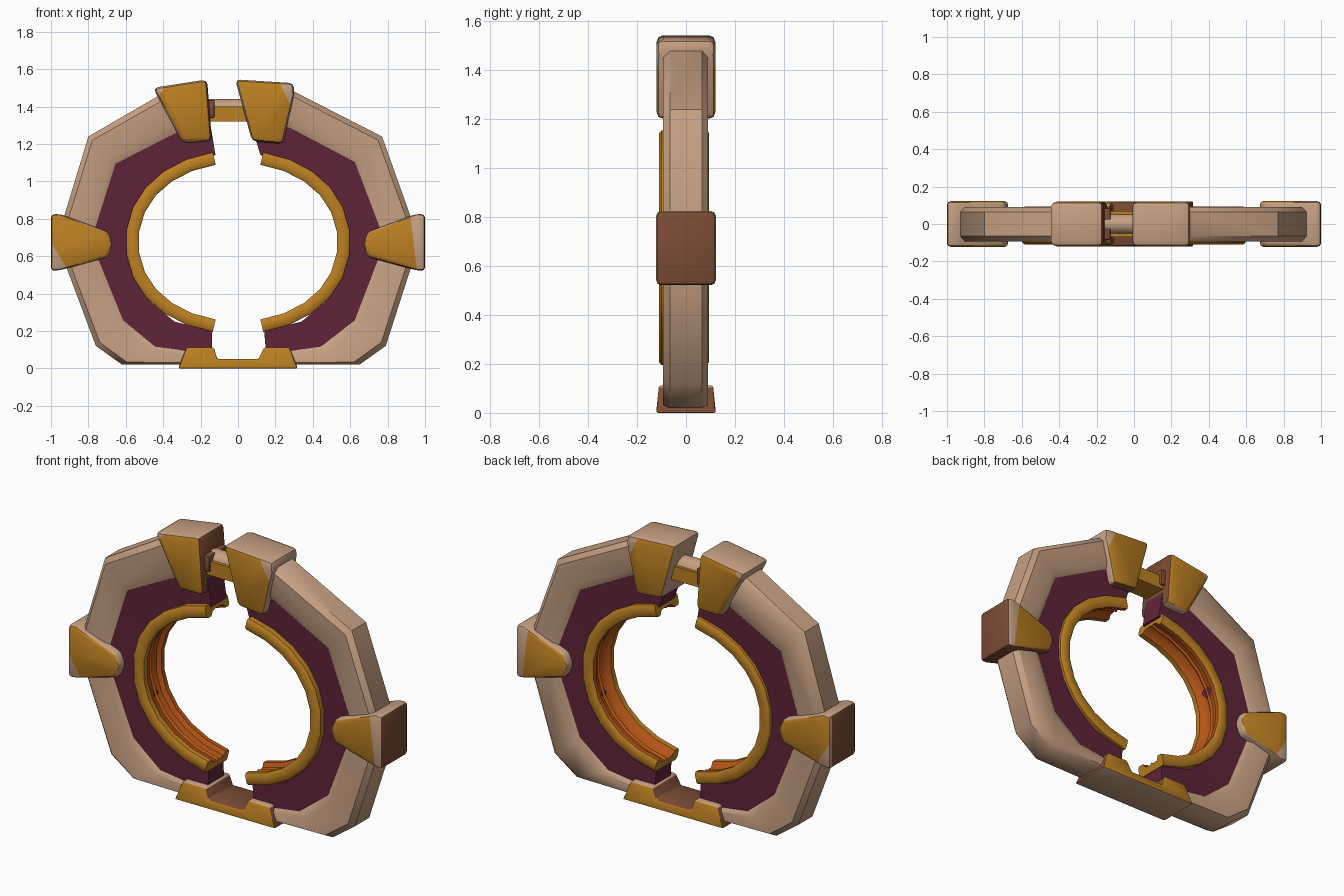
import bpy, bmesh
from math import sin, cos, radians, copysign
from mathutils import Vector

cube = bpy.data.objects.get("Cube")
if cube:
    bpy.data.objects.remove(cube, do_unlink=True)


def material(name, rgb):
    m = bpy.data.materials.new(name)
    m.use_nodes = True
    m.diffuse_color = (*rgb, 1)
    m.node_tree.nodes["Principled BSDF"].inputs["Base Color"].default_value = (*rgb, 1)
    return m


MATS = [material("pale_stone", (.56, .35, .225)), material("old_gold", (.5, .215, .016)),
        material("dark_purple", (.115, .017, .04)), material("burnt_orange", (.45, .09, .008)),
        material("rust_brown", (.2, .072, .035))]
STONE, GOLD, PURPLE, ORANGE, BROWN = range(5)


def finish(bm, name, angle=42):
    bmesh.ops.recalc_face_normals(bm, faces=bm.faces[:])
    mesh = bpy.data.meshes.new(name)
    bm.to_mesh(mesh)
    bm.free()
    for m in MATS:
        mesh.materials.append(m)
    ob = bpy.data.objects.new(name, mesh)
    bpy.context.collection.objects.link(ob)
    bpy.ops.object.select_all(action='DESELECT')
    ob.select_set(True)
    bpy.context.view_layer.objects.active = ob
    bpy.ops.object.shade_smooth_by_angle(angle=radians(angle))
    return ob


def sweep(name, rails, colour, inside=()):
    """Join rails of (points, y) into a closed section with capped ends."""
    bm = bmesh.new()
    rings = [[bm.verts.new((x, y, z)) for x, z in pts] for pts, y in rails]
    for j, ring in enumerate(rings):
        nxt = rings[(j + 1) % len(rings)]
        for i in range(len(ring) - 1):
            f = bm.faces.new((ring[i], ring[i + 1], nxt[i + 1], nxt[i]))
            f.material_index = ORANGE if j in inside else colour
    for end in (0, -1):
        bm.faces.new([r[end] for r in rings]).material_index = colour
    return finish(bm, name)


def mix(a, b, t):
    return [(p[0] + (q[0] - p[0]) * t, p[1] + (q[1] - p[1]) * t) for p, q in zip(a, b)]


def slab(name, outline, depth, bevel, rule, cut=None, taper=0):
    """Bevelled prism; rule(normal, centre) picks the colour of each face."""
    bm = bmesh.new()
    sides = [[bm.verts.new((x, s * (depth - taper * z), z)) for x, z in outline] for s in (-1, 1)]
    n = len(outline)
    for ring in sides:
        bm.faces.new(ring)
    for i in range(n):
        k = (i + 1) % n
        bm.faces.new((sides[0][i], sides[0][k], sides[1][k], sides[1][i]))
    bmesh.ops.recalc_face_normals(bm, faces=bm.faces[:])
    if bevel:
        bmesh.ops.bevel(bm, geom=bm.edges[:], offset=bevel, segments=2, profile=.5, affect='EDGES')
    if cut:
        co, no = Vector((cut[0], 0, cut[1])), Vector((cut[2], 0, cut[3]))
        bmesh.ops.bisect_plane(bm, geom=bm.verts[:] + bm.edges[:] + bm.faces[:],
                               plane_co=co, plane_no=no)
    bm.normal_update()
    for f in bm.faces:
        c = f.calc_center_median()
        painted = abs(f.normal.y) > .5 and not (cut and (c - co).dot(no) > 0)
        f.material_index = GOLD if painted else rule(f.normal, c)
    return finish(bm, name)


# Stone shell and purple band, one sweep per side
outer = {"left": [(.08, 1.49), (.3, 1.48), (.77, 1.24), (.97, .68), (.79, .12), (.65, .02), (.15, .02)],
         "right": [(-.2, 1.48), (-.42, 1.46), (-.8, 1.24), (-.97, .68), (-.76, .12), (-.62, .02), (-.15, .02)]}
seam = {"left": [(.06, 1.34), (.28, 1.28), (.62, 1.1), (.78, .68), (.62, .26), (.44, .12), (.15, .08)],
        "right": [(-.15, 1.32), (-.3, 1.27), (-.65, 1.09), (-.78, .68), (-.61, .26), (-.44, .12), (-.14, .08)]}
inner = [(.12, 1.14), (.28, 1.11), (.47, .97), (.585, .68), (.47, .36), (.34, .25), (.14, .2)]

for side, sx in (("left", 1), ("right", -1)):
    o, s = outer[side], seam[side]
    near, far = mix(o, s, .14), mix(o, s, .78)
    sweep(side + "_stone_shell", [(o, -.065), (near, -.093), (far, -.09), (s, -.07),
                                  (s, .07), (far, .09), (near, .09), (o, .065)], STONE)
    rim = [(x * sx, z) for x, z in inner]
    lip = mix(s, rim, -.03)
    sweep(side + "_purple_band", [(lip, -.073), (rim, -.068), (rim, .068), (lip, .073)], PURPLE)

    # Gold inner rim with a recessed orange channel
    def arc(inset):
        pts = []
        for i in range(12):
            t = radians(12 + 156 * i / 11)
            c = copysign(abs(cos(t)) ** .95, cos(t))
            pts.append((sx * (.6 - inset) * sin(t) ** .95, .675 + (.49 - inset) * c))
        return pts
    section = [(0, -.1), (.012, -.11), (.055, -.11), (.068, -.1), (.068, -.07), (.045, -.05),
               (.04, -.012), (.05, 0), (.04, .012), (.045, .045), (.068, .06), (.068, .085),
               (.055, .094), (.012, .094), (0, .085)]
    sweep(side + "_gold_rim", [(arc(d), y) for d, y in section], GOLD, range(4, 11))

    # Side clamp
    clamp = [(1, .825), (1, .52), (.95, .525), (.695, .595), (.67, .665), (.695, .73), (.95, .825)]
    if side == "left":
        rule = lambda n, c: BROWN if n.x > .5 or n.z < -.5 else STONE
        cut = (.94, .66, 1, .12)
    else:
        rule = lambda n, c: BROWN if n.x < -.5 and c.y < .09 else STONE
        cut = (-.955, .6, -1, -.6)
    slab(side + "_side_clamp", [(x * sx, z) for x, z in clamp], .122, .02, rule, cut)

# Top clamps
slab("right_top_clamp", [(-.455, 1.5), (-.165, 1.545), (-.14, 1.215), (-.295, 1.205)], .12, .028,
     lambda n, c: BROWN if n.x > .6 else STONE, (-.4, 1.49, -1, .7))
slab("left_top_clamp", [(-.015, 1.545), (.3, 1.525), (.3, 1.46), (.24, 1.2), (.075, 1.215)], .12, .026,
     lambda n, c: BROWN if n.z < -.6 else STONE, (.245, 1.48, 1, .5))

# Bridge between the top clamps
slab("bridge_bar", [(-.2, 1.32), (.06, 1.32), (.06, 1.4), (-.2, 1.4)], .07, 0,
     lambda n, c: GOLD)
slab("bridge_collar", [(-.17, 1.34), (-.125, 1.34), (-.125, 1.435), (-.17, 1.435)], .085, .008,
     lambda n, c: BROWN, (0, 0, 0, 1))
bm = bmesh.new()
bmesh.ops.create_cone(bm, cap_ends=True, segments=16, radius1=.055, radius2=.055, depth=.26)
roller = finish(bm, "bridge_roller")
roller.rotation_euler.y = radians(90)
roller.location = (-.07, 0, 1.385)


# Base bracket
def base_rule(n, c):
    if n.z < -.5 or (n.z > .5 and c.z > .08):
        return STONE
    return BROWN


slab("base_bracket", [(-.32, 0), (.32, 0), (.275, .112), (.14, .112), (.11, .05),
                      (-.11, .05), (-.13, .112), (-.275, .112)], .122, .009, base_rule, taper=.1)
